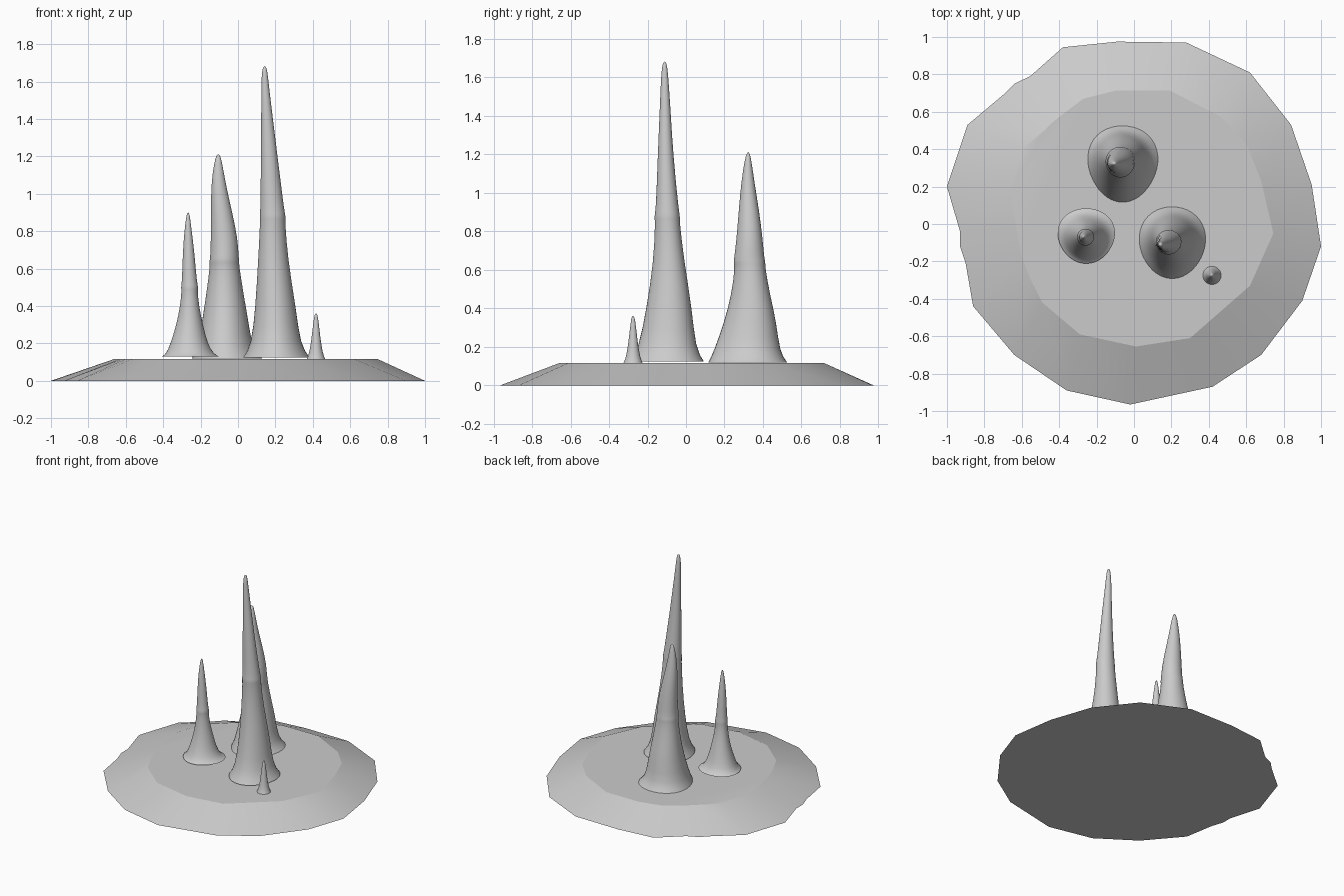
import bpy, bmesh, math

def finish(bm, name, angle=None):
    bmesh.ops.recalc_face_normals(bm, faces=bm.faces)
    me = bpy.data.meshes.new(name)
    bm.to_mesh(me)
    bm.free()
    ob = bpy.data.objects.new(name, me)
    bpy.context.collection.objects.link(ob)
    bpy.ops.object.select_all(action='DESELECT')
    ob.select_set(True)
    bpy.context.view_layer.objects.active = ob
    if angle:
        bpy.ops.object.shade_smooth_by_angle(angle=math.radians(angle))
    else:
        bpy.ops.object.shade_smooth()
    return ob

def bridge(bm, a, b):
    n = len(a)
    for i in range(n):
        bm.faces.new((a[i], a[(i + 1) % n], b[(i + 1) % n], b[i]))

# Rocky ground slab: outer foot (x, y) paired with upper rim (x, y)
RIM = [(-.09, .975, -.09, .715), (.28, .97, .19, .715), (.62, .81, .47, .57),
       (.84, .53, .60, .43), (.95, .21, .68, .23), (1, -.12, .745, -.05),
       (.90, -.41, .62, -.33), (.68, -.70, .46, -.47), (.42, -.87, .30, -.61),
       (-.02, -.965, .01, -.655), (-.36, -.89, -.29, -.59), (-.64, -.70, -.49, -.42),
       (-.86, -.44, -.56, -.28), (-.90, -.21, -.60, -.17), (-.93, -.12, -.615, -.10),
       (-.93, -.04, -.63, -.02), (-1, .20, -.66, .18), (-.89, .53, -.60, .40),
       (-.70, .69, -.48, .50), (-.64, .75, -.44, .54), (-.555, .79, -.39, .58),
       (-.38, .945, -.27, .67)]
bm = bmesh.new()
low = [bm.verts.new((p[0], p[1], 0)) for p in RIM]
high = [bm.verts.new((p[2], p[3], .117)) for p in RIM]
bridge(bm, low, high)
bm.faces.new(low)
bm.faces.new(high)
finish(bm, "ground_slab", 20)

def spire(name, rows, wobble=0.0, phase=0.0, seg=20):
    """Loft rings given as (z, x min, x max, y min, y max)."""
    bm = bmesh.new()
    prev = None
    for k, (z, x0, x1, y0, y1) in enumerate(rows):
        w = wobble * (1 - k / len(rows)) ** 2
        ring = []
        for i in range(seg):
            t = math.tau * i / seg
            f = 1 + w * math.cos(3 * t + phase)
            ring.append(bm.verts.new(((x0 + x1) / 2 + f * (x1 - x0) / 2 * math.cos(t),
                                      (y0 + y1) / 2 + f * (y1 - y0) / 2 * math.sin(t), z)))
        if prev:
            bridge(bm, prev, ring)
        prev = ring
    bm.faces.new(prev)
    ob = finish(bm, name)
    sub = ob.modifiers.new("smooth", 'SUBSURF')
    sub.levels = sub.render_levels = 1

# Tallest spire
spire("tall_spire", [
    (.125, .025, .385, -.29, .10), (.19, .07, .335, -.245, .055),
    (.40, .092, .31, -.205, .035), (.65, .107, .267, -.167, -.008),
    (.86, .118, .252, -.16, -.033), (.88, .115, .256, -.166, -.029),
    (.90, .119, .249, -.157, -.036), (1.2, .122, .212, -.147, -.066),
    (1.4, .124, .187, -.138, -.078), (1.58, .124, .165, -.131, -.09),
    (1.66, .128, .157, -.125, -.097), (1.683, .137, .148, -.116, -.106)], .03, -1.5)

# Back spire
spire("back_spire", [
    (.12, -.25, .13, .12, .535), (.17, -.22, .08, .145, .495),
    (.33, -.192, .055, .20, .475), (.47, -.17, .03, .237, .44),
    (.62, -.15, .006, .255, .412), (.64, -.155, .008, .246, .416),
    (.66, -.149, .004, .25, .408), (.76, -.146, 0, .262, .40),
    (.90, -.146, -.03, .273, .382), (1.05, -.144, -.065, .286, .357),
    (1.17, -.128, -.085, .304, .34), (1.213, -.112, -.098, .317, .33)], .04, -1.5)

# Left spire
spire("left_spire", [
    (.13, -.41, -.10, -.21, .09), (.145, -.385, -.13, -.19, .06),
    (.20, -.362, -.162, -.165, .035), (.30, -.33, -.187, -.135, .008),
    (.40, -.31, -.208, -.12, -.018), (.48, -.302, -.216, -.113, -.027),
    (.50, -.306, -.211, -.118, -.023), (.52, -.3, -.219, -.11, -.03),
    (.68, -.296, -.232, -.102, -.038), (.80, -.287, -.247, -.092, -.05),
    (.88, -.277, -.257, -.08, -.06), (.90, -.27, -.263, -.073, -.067)], .03, -1.5)

# Tiny spire
cx, cy = .417, -.275
spire("tiny_spire", [(z, cx - r, cx + r, cy - r, cy + r) for z, r in
                     [(.117, .05), (.135, .042), (.17, .033), (.23, .024), (.30, .016),
                      (.345, .010), (.361, .004)]], seg=16)
